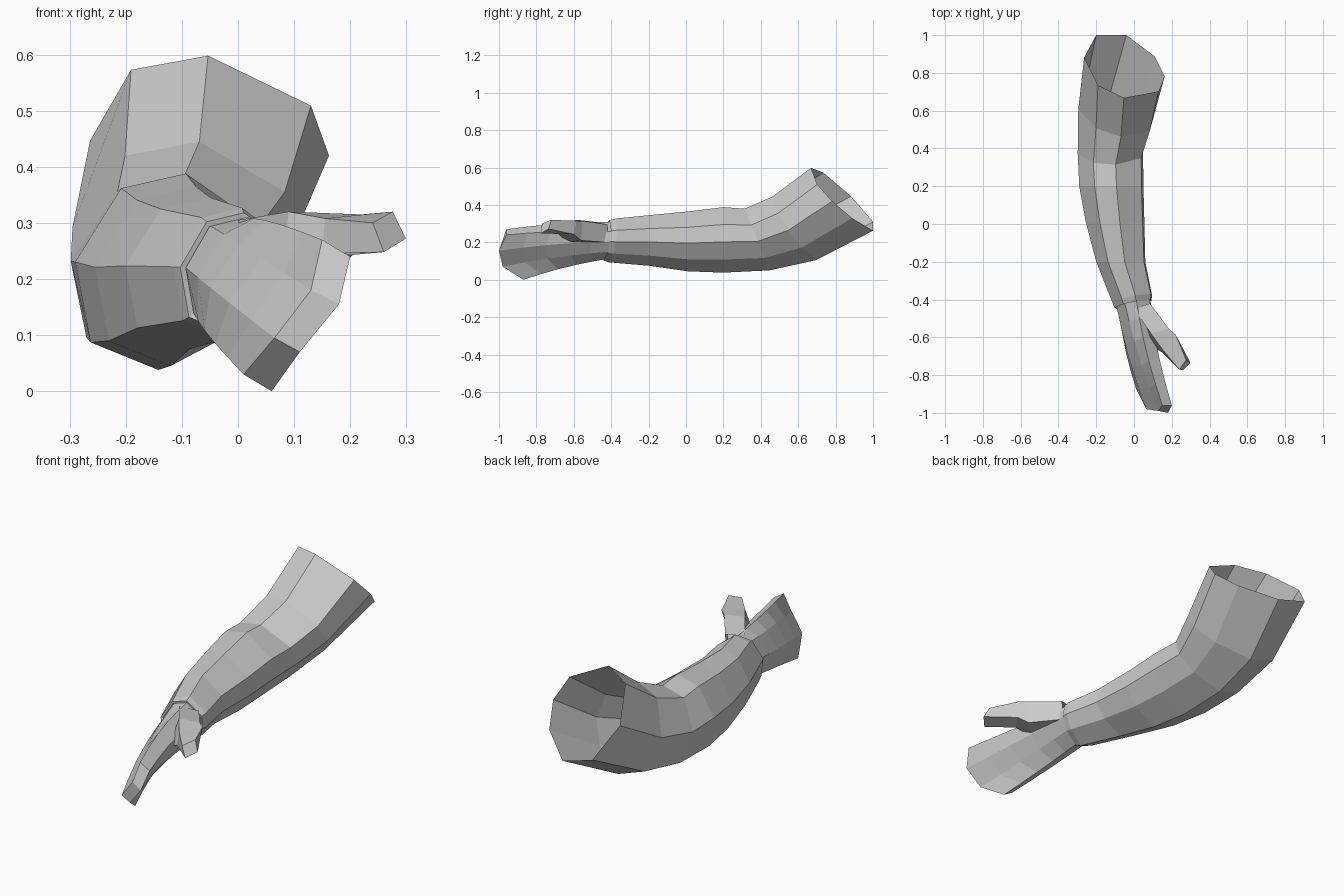
import bpy, bmesh, math
from mathutils import Vector

if "Cube" in bpy.data.objects:
    bpy.data.objects.remove(bpy.data.objects["Cube"])

grey = bpy.data.materials.new("plain grey")
grey.diffuse_color = (0.6, 0.6, 0.6, 1)
grey.use_nodes = True
grey.node_tree.nodes["Principled BSDF"].inputs["Base Color"].default_value = grey.diffuse_color

# Eight-sided arm cross-section (x, z), starting at the top and going round the back of the arm
PROFILE = [(.16, 1), (-.52, .85), (-1, .1), (-.84, -.72),
           (-.13, -1), (.65, -.6), (1, -.06), (.94, .47)]


def ring(c, rx, rz, pitch=0, yaw=0, skew=0):
    """Scaled cross-section at c, sheared so it can lean in y (pitch, yaw) and x (skew)."""
    pts = []
    for px, pz in PROFILE:
        dx, dz = px * rx, pz * rz
        dx += skew * dz
        pts.append(Vector((c[0] + dx, c[1] + pitch * dz + yaw * dx, c[2] + dz)))
    return pts


def loft(name, rings, caps=()):
    """Skin a list of rings; caps are index tuples into the last ring."""
    bm = bmesh.new()
    vs = [[bm.verts.new(p) for p in r] for r in rings]
    n = len(vs[0])
    for a, b in zip(vs, vs[1:]):
        for i in range(n):
            j = (i + 1) % n
            bm.faces.new((a[i], a[j], b[j], b[i]))
    for cap in caps:
        bm.faces.new([vs[-1][i] for i in cap])
    bmesh.ops.recalc_face_normals(bm, faces=bm.faces)
    me = bpy.data.meshes.new(name)
    bm.to_mesh(me)
    bm.free()
    me.materials.append(grey)
    ob = bpy.data.objects.new(name, me)
    bpy.context.collection.objects.link(ob)
    return ob


# Sleeve: open at the shoulder, bent at the elbow, small lip at the cuff
loft("sleeve", [
    ring((-.05, .835, .43), .21, .168, -1.0, -.3, -.22),
    ring((-.10, .58, .275), .195, .17, -.65, -.2),
    ring((-.125, .38, .215), .173, .165, -.4),
    ring((-.12, .20, .213), .17, .175),
    ring((-.10, .01, .205), .155, .16),
    ring((-.07, -.20, .21), .13, .135),
    ring((-.01, -.395, .21), .105, .117, .12, .2),
    ring((-.005, -.425, .21), .098, .108, .12, .2),
    ring((-.005, -.422, .21), .088, .098, .12, .2),
])

# Hand: blends from the wrist section to a flat, slanted fingertip section
wrist = ring((-.003, -.415, .21), .09, .1, .12, .2)
tips = [Vector(p) for p in [
    (.15, -.96, .27), (.13, -.99, .18), (.065, -.98, .095), (.01, -.87, .03),
    (.06, -.87, 0), (.11, -.98, .07), (.18, -1, .155), (.20, -.96, .24)]]
hand = []
for t in (0, .18, .36, .58, .79, 1):
    bow = Vector((-.014, 0, .01)) * math.sin(math.pi * t)
    hand.append([w.lerp(f, t) + bow for w, f in zip(wrist, tips)])
loft("hand", hand, [(0, 1, 6, 7), (1, 2, 5, 6), (2, 3, 4, 5)])

# Thumb: four-sided, growing out of the upper palm
loft("thumb", [
    [(.0, -.45, .305), (.085, -.42, .295), (.08, -.42, .2), (.01, -.45, .2)],
    [(.09, -.58, .32), (.185, -.555, .315), (.17, -.56, .21), (.08, -.64, .2)],
    [(.155, -.67, .308), (.22, -.585, .315), (.205, -.60, .243), (.15, -.68, .245)],
    [(.24, -.77, .30), (.276, -.72, .32), (.299, -.735, .272), (.26, -.775, .248)],
], [(0, 1, 2, 3)])
